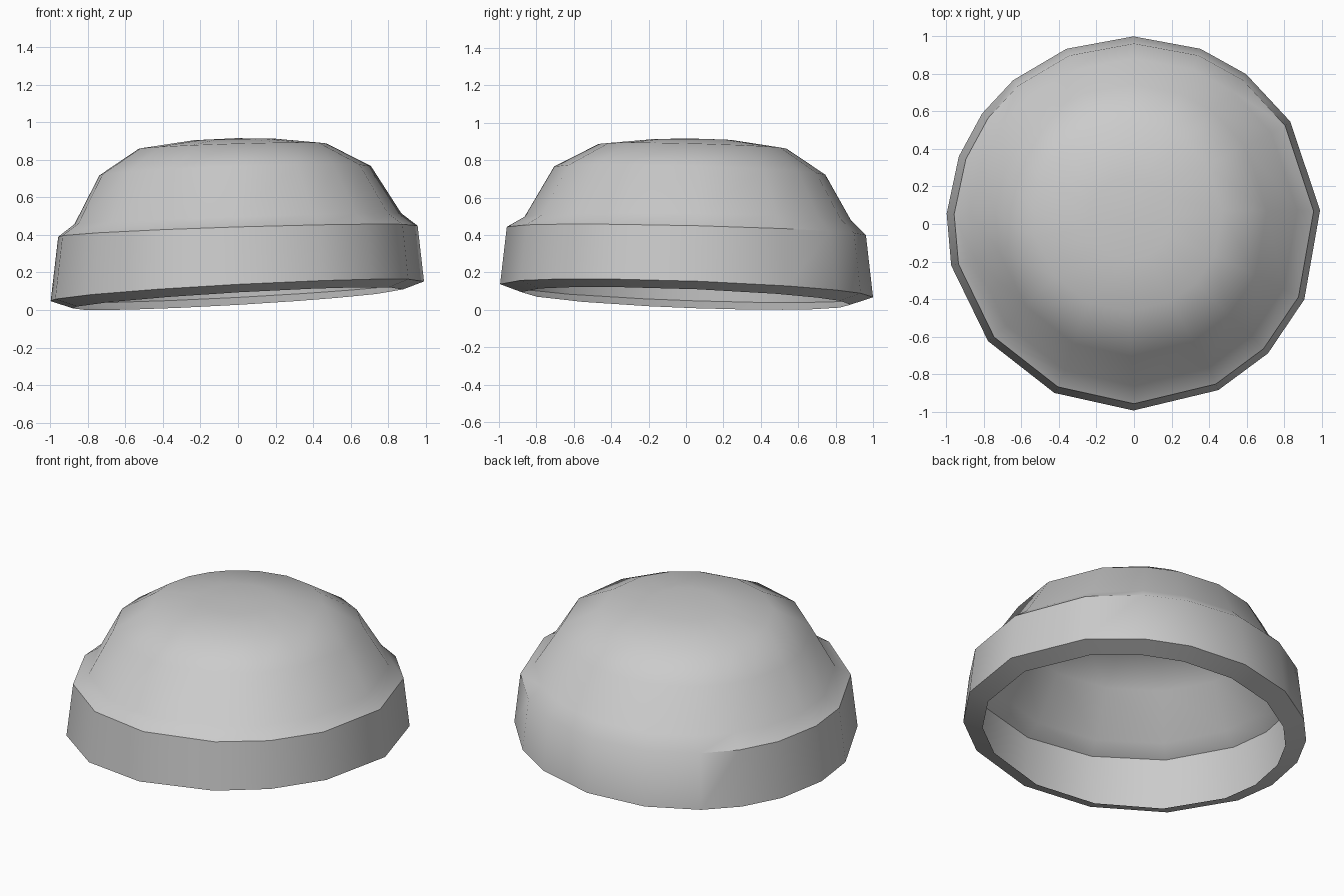
import bpy, bmesh
from math import radians, cos, sin

cube = bpy.data.objects.get("Cube")
if cube:
    bpy.data.objects.remove(cube, do_unlink=True)

# Uneven spacing of the sides, as on a hand-worked cap
ANGLES = [90, 69, 53, 33, 4, -24, -44, -63, -90, -115, -141,
          -167, -183, -201, -216, -230, -249]

# Each ring: radius, height, centre x, centre y, tilt in x, tilt in y
RINGS = [
    (0.88, 0.066, 0, 0, 0.058, -0.038),           # inner edge of the lip
    (0.997, 0.107, -0.003, 0.003, 0.053, -0.035),  # foot of the wall
    (0.96, 0.426, 0, 0.002, 0.031, -0.023),        # rim
    (0.873, 0.492, 0, 0.01, 0.033, -0.012),        # ledge
    (0.725, 0.749, -0.015, 0.02, 0.035, -0.03),    # dome
    (0.502, 0.879, -0.03, 0.035, 0.03, -0.025),
    (0.22, 0.914, -0.02, 0.03, 0.02, -0.01),
]


def add_ring(bm, ring):
    radius, height, cx, cy, tilt_x, tilt_y = ring
    verts = []
    for a in ANGLES:
        x, y = radius * cos(radians(a)), radius * sin(radians(a))
        verts.append(bm.verts.new((x + cx, y + cy, height + tilt_x * x + tilt_y * y)))
    return verts


def bridge(bm, lower, upper):
    n = len(lower)
    for i in range(n):
        j = (i + 1) % n
        bm.faces.new((lower[j], lower[i], upper[i], upper[j]))


def close_with_fan(bm, ring, height):
    tip = bm.verts.new((-0.01, 0.02, height))
    for i, v in enumerate(ring):
        bm.faces.new((ring[(i + 1) % len(ring)], v, tip))


# Single-skinned cap, open below, with a lip turned inward at its foot
bm = bmesh.new()
shell = [add_ring(bm, r) for r in RINGS]
for lower, upper in zip(shell, shell[1:]):
    bridge(bm, lower, upper)
close_with_fan(bm, shell[-1], 0.921)

# Stand it on the floor
lowest = min(v.co.z for v in bm.verts)
bmesh.ops.translate(bm, verts=bm.verts, vec=(0, 0, -lowest))

mesh = bpy.data.meshes.new("domed_cap")
bm.to_mesh(mesh)
bm.free()
cap = bpy.data.objects.new("domed_cap", mesh)
bpy.context.collection.objects.link(cap)

# Plain grey
grey = bpy.data.materials.new("plain_grey")
grey.use_nodes = True
colour = (0.6, 0.6, 0.6, 1)
grey.diffuse_color = colour
grey.node_tree.nodes["Principled BSDF"].inputs["Base Color"].default_value = colour
mesh.materials.append(grey)

# Smooth dome and walls, crisp rim and lip
bpy.ops.object.select_all(action='DESELECT')
cap.select_set(True)
bpy.context.view_layer.objects.active = cap
bpy.ops.object.shade_smooth_by_angle(angle=radians(40))
